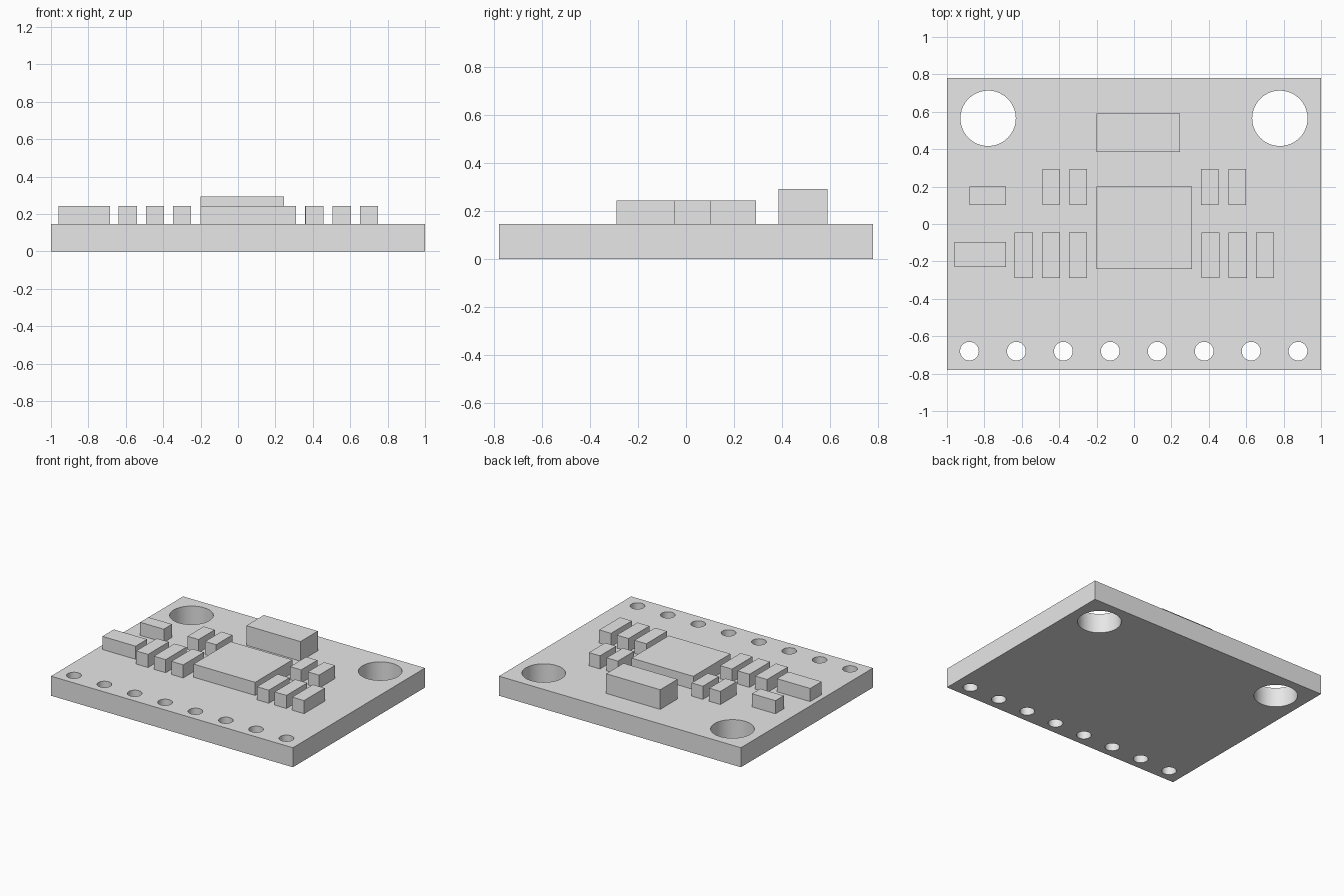
import bpy
import bmesh
from mathutils import Matrix, Vector

if "Cube" in bpy.data.objects:
    bpy.data.objects.remove(bpy.data.objects["Cube"], do_unlink=True)

grey = bpy.data.materials.new("plain_grey")
grey.use_nodes = True
grey.diffuse_color = (0.8, 0.8, 0.8, 1)
grey.node_tree.nodes["Principled BSDF"].inputs["Base Color"].default_value = grey.diffuse_color

BOARD_TOP = 0.146
CHIP_TOP = 0.244


def add_object(name, bm):
    mesh = bpy.data.meshes.new(name)
    bm.to_mesh(mesh)
    bm.free()
    mesh.materials.append(grey)
    obj = bpy.data.objects.new(name, mesh)
    bpy.context.collection.objects.link(obj)
    return obj


def box(name, x0, x1, y0, y1, z0=BOARD_TOP, z1=CHIP_TOP):
    bm = bmesh.new()
    centre = Vector((x0 + x1, y0 + y1, z0 + z1)) / 2
    size = Matrix.Diagonal((x1 - x0, y1 - y0, z1 - z0, 1))
    bmesh.ops.create_cube(bm, size=1, matrix=Matrix.Translation(centre) @ size)
    return add_object(name, bm)


# Board with mounting holes and a row of pin holes
board = box("circuit_board", -1, 1, -0.78, 0.78, 0, BOARD_TOP)
holes = [(side * 0.78, 0.565, 0.148) for side in (-1, 1)]
holes += [(-0.88 + i * 0.251, -0.68, 0.05) for i in range(8)]
bm = bmesh.new()
for x, y, radius in holes:
    bmesh.ops.create_cone(bm, cap_ends=True, segments=64, radius1=radius, radius2=radius,
                          depth=1, matrix=Matrix.Translation((x, y, 0)))
cutter = add_object("hole_cutter", bm)
cutter.hide_render = True
cut = board.modifiers.new("holes", "BOOLEAN")
cut.operation = "DIFFERENCE"
cut.solver = "EXACT"
cut.object = cutter
bpy.ops.object.select_all(action="DESELECT")
board.select_set(True)
bpy.context.view_layer.objects.active = board
bpy.ops.object.modifier_apply(modifier=cut.name)
bpy.data.objects.remove(cutter, do_unlink=True)
bpy.ops.object.shade_smooth_by_angle()

# Main chip and taller rear component
box("main_chip", -0.20, 0.31, -0.24, 0.20)
box("rear_component", -0.20, 0.247, 0.385, 0.59, z1=0.293)

# Components near the right edge
box("small_side_component", -0.88, -0.685, 0.102, 0.20)
box("large_side_component", -0.96, -0.685, -0.23, -0.095)

# Rear row of capacitors
for i, x in enumerate((-0.443, -0.298, 0.405, 0.552)):
    box(f"capacitor_{i + 1}", x - 0.046, x + 0.046, 0.102, 0.293)

# Front row of resistors
for i, x in enumerate((-0.59, -0.444, -0.299, 0.409, 0.555, 0.70)):
    box(f"resistor_{i + 1}", x - 0.049, x + 0.049, -0.29, -0.045)
